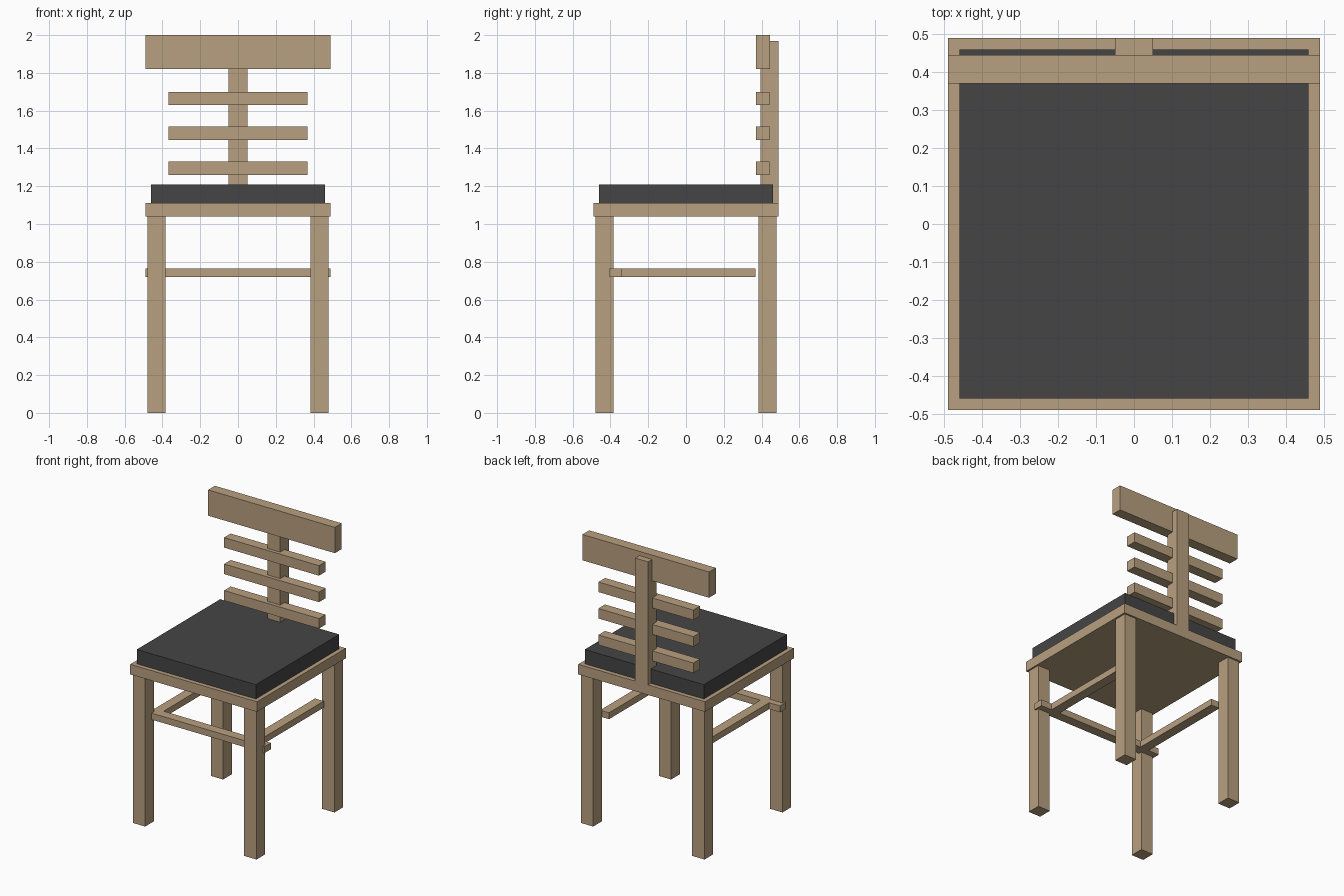
import bpy

if "Cube" in bpy.data.objects:
    bpy.data.objects.remove(bpy.data.objects["Cube"])


def material(name, rgb):
    m = bpy.data.materials.new(name)
    m.diffuse_color = (*rgb, 1.0)
    m.use_nodes = True
    m.node_tree.nodes["Principled BSDF"].inputs["Base Color"].default_value = m.diffuse_color
    return m


wood = material("wood", (0.48, 0.35, 0.215))
fabric = material("dark_fabric", (0.06, 0.06, 0.06))


def box(name, x, y, z, mat=wood):
    """Box spanning the given (min, max) range on each axis."""
    bpy.ops.mesh.primitive_cube_add(size=1)
    ob = bpy.context.object
    ob.name = name
    ob.location = [(a + b) / 2 for a, b in (x, y, z)]
    ob.scale = [b - a for a, b in (x, y, z)]
    bpy.ops.object.transform_apply(location=True, rotation=False, scale=True)
    ob.data.materials.append(mat)
    return ob


# Seat board and cushion
box("seat_frame", (-0.49, 0.49), (-0.49, 0.49), (1.04, 1.11))
box("seat_cushion", (-0.46, 0.46), (-0.46, 0.46), (1.11, 1.21), fabric)

# Legs and side stretchers, mirrored left and right
for side, s in (("left", -1), ("right", 1)):
    leg_x = sorted((s * 0.383, s * 0.478))
    box(f"front_leg_{side}", leg_x, (-0.478, -0.383), (0, 1.04))
    box(f"back_leg_{side}", leg_x, (0.383, 0.478), (0, 1.04))
    box(f"side_stretcher_{side}", sorted((s * 0.338, s * 0.406)), (-0.338, 0.367), (0.72, 0.765))

# Front stretcher, poking out past the legs
box("front_stretcher", (-0.49, 0.49), (-0.406, -0.338), (0.72, 0.765))

# Backrest: central post, three slats, top rail
box("back_post", (-0.05, 0.05), (0.395, 0.49), (1.11, 1.97))
for i in range(3):
    z = 1.26 + 0.185 * i
    box(f"back_slat_{i + 1}", (-0.367, 0.367), (0.37, 0.443), (z, z + 0.07))
box("top_rail", (-0.49, 0.49), (0.37, 0.445), (1.82, 2.0))
